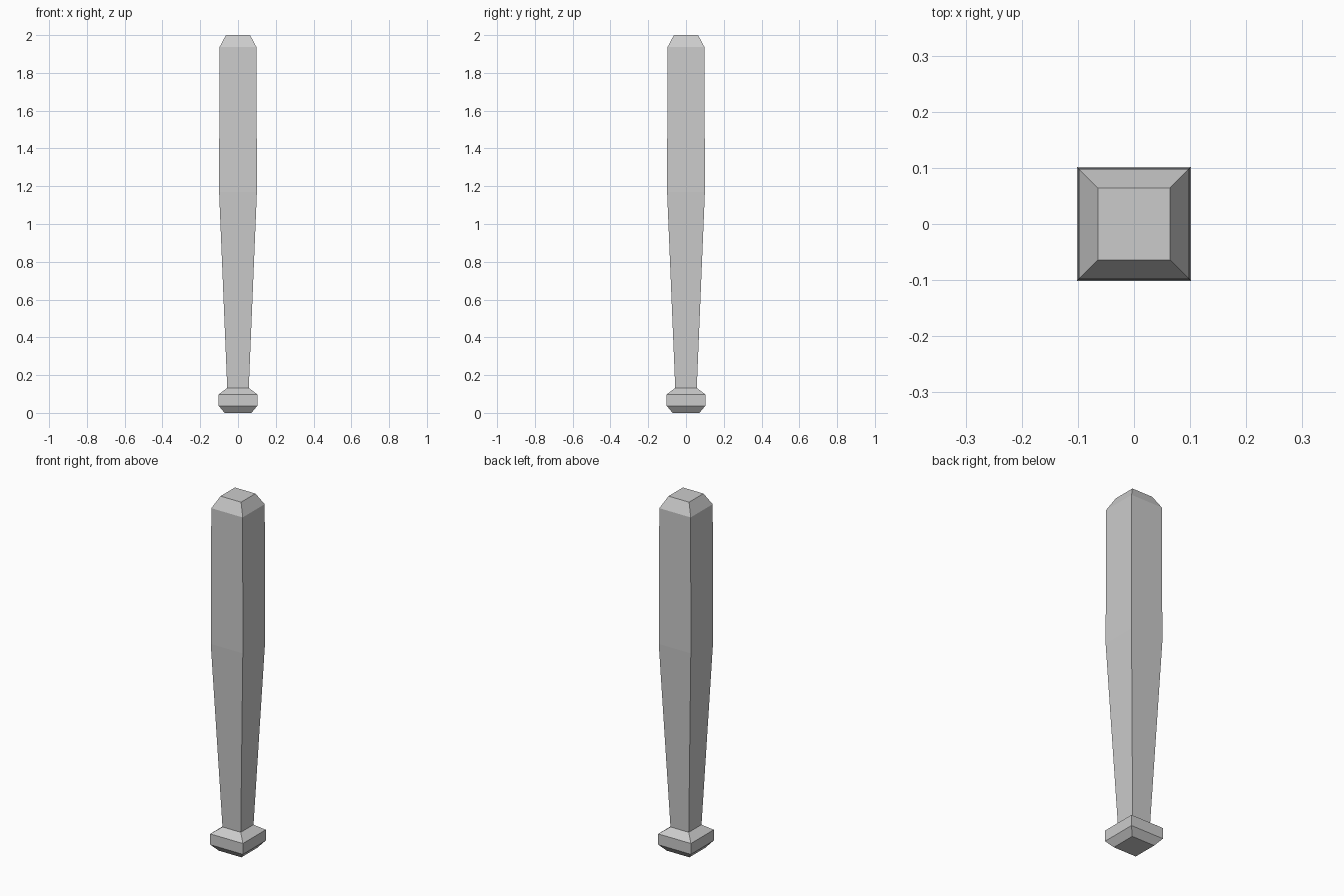
import bpy, bmesh

if "Cube" in bpy.data.objects:
    bpy.data.objects.remove(bpy.data.objects["Cube"])

# Square-section bat profile from the knob up to the tip: (height, half width)
PROFILE = [
    (0.0, 0.071), (0.037, 0.102), (0.098, 0.102),   # knob
    (0.132, 0.057),                                 # grip
    (1.17, 0.1), (1.936, 0.098),                    # barrel
    (2.0, 0.064),                                   # bevelled tip
]


def square_loft(name, profile):
    bm = bmesh.new()
    rings = [[bm.verts.new((sx * r, sy * r, z))
              for sx, sy in ((-1, -1), (1, -1), (1, 1), (-1, 1))]
             for z, r in profile]
    for low, high in zip(rings, rings[1:]):
        for i in range(4):
            j = (i + 1) % 4
            bm.faces.new((low[i], low[j], high[j], high[i]))
    bm.faces.new(rings[0][::-1])
    bm.faces.new(rings[-1])
    mesh = bpy.data.meshes.new(name)
    bm.to_mesh(mesh)
    bm.free()
    obj = bpy.data.objects.new(name, mesh)
    bpy.context.collection.objects.link(obj)
    return obj


# One continuous low-poly bat
square_loft("bat", PROFILE)
